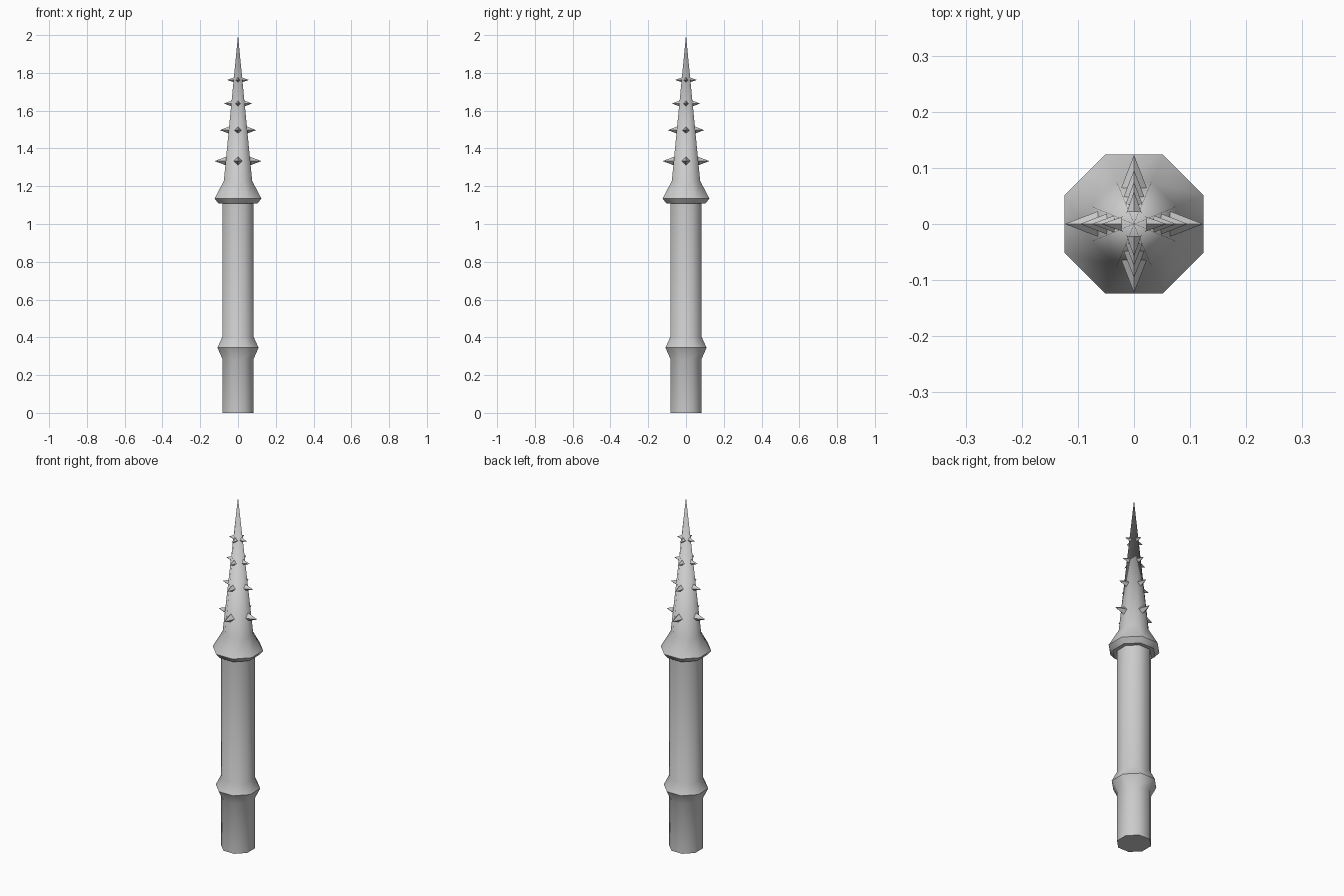
import bpy, bmesh, math
from mathutils import Matrix

if "Cube" in bpy.data.objects:
    bpy.data.objects.remove(bpy.data.objects["Cube"])

SIDES = 8
SHARP = math.radians(46)


def finish(bm, name, smooth=True):
    bmesh.ops.recalc_face_normals(bm, faces=bm.faces)
    mesh = bpy.data.meshes.new(name)
    bm.to_mesh(mesh)
    bm.free()
    obj = bpy.data.objects.new(name, mesh)
    bpy.context.collection.objects.link(obj)
    if smooth:
        bpy.ops.object.select_all(action='DESELECT')
        obj.select_set(True)
        bpy.context.view_layer.objects.active = obj
        bpy.ops.object.shade_smooth_by_angle(angle=SHARP)
    return obj


def lathe(name, profile):
    """Octagonal turning; profile is (flat-to-centre distance, z), 0 = apex."""
    bm = bmesh.new()
    rings = []
    for a, z in profile:
        if a == 0:
            rings.append([bm.verts.new((0, 0, z))])
            continue
        r = a / math.cos(math.pi / SIDES)
        angles = [(i + 0.5) * math.tau / SIDES for i in range(SIDES)]
        rings.append([bm.verts.new((r * math.cos(t), r * math.sin(t), z)) for t in angles])
    for lo, hi in zip(rings, rings[1:]):
        for i in range(SIDES):
            j = (i + 1) % SIDES
            if len(hi) == 1:
                bm.faces.new((lo[i], lo[j], hi[0]))
            else:
                bm.faces.new((lo[i], lo[j], hi[j], hi[i]))
    for ring in (rings[0], rings[-1]):
        if len(ring) > 1:
            bm.faces.new(ring)
    return finish(bm, name)


# Post with a collar bulge
lathe("shaft", [(0.083, 0), (0.083, 0.287), (0.109, 0.345),
                (0.083, 0.402), (0.083, 1.108)])

# Flared brim rising into a long point
lathe("spear_head", [(0.103, 1.108), (0.124, 1.135), (0.075, 1.228), (0, 2.0)])

# Four tiers of four-sided thorns: height, base distance, tip distance, half width
tiers = [(1.333, 0.056, 0.123, 0.026), (1.497, 0.042, 0.096, 0.021),
         (1.638, 0.030, 0.075, 0.017), (1.763, 0.018, 0.058, 0.014)]
bm = bmesh.new()
for z, base, tip, half in tiers:
    for k in range(4):
        m = (Matrix.Rotation(k * math.pi / 2, 4, 'Z')
             @ Matrix.Translation(((base + tip) / 2, 0, z))
             @ Matrix.Rotation(math.pi / 2, 4, 'Y'))
        bmesh.ops.create_cone(bm, cap_ends=True, segments=4, radius1=half,
                              radius2=0, depth=tip - base, matrix=m)
bmesh.ops.remove_doubles(bm, verts=bm.verts, dist=1e-5)
finish(bm, "thorns", smooth=False)
